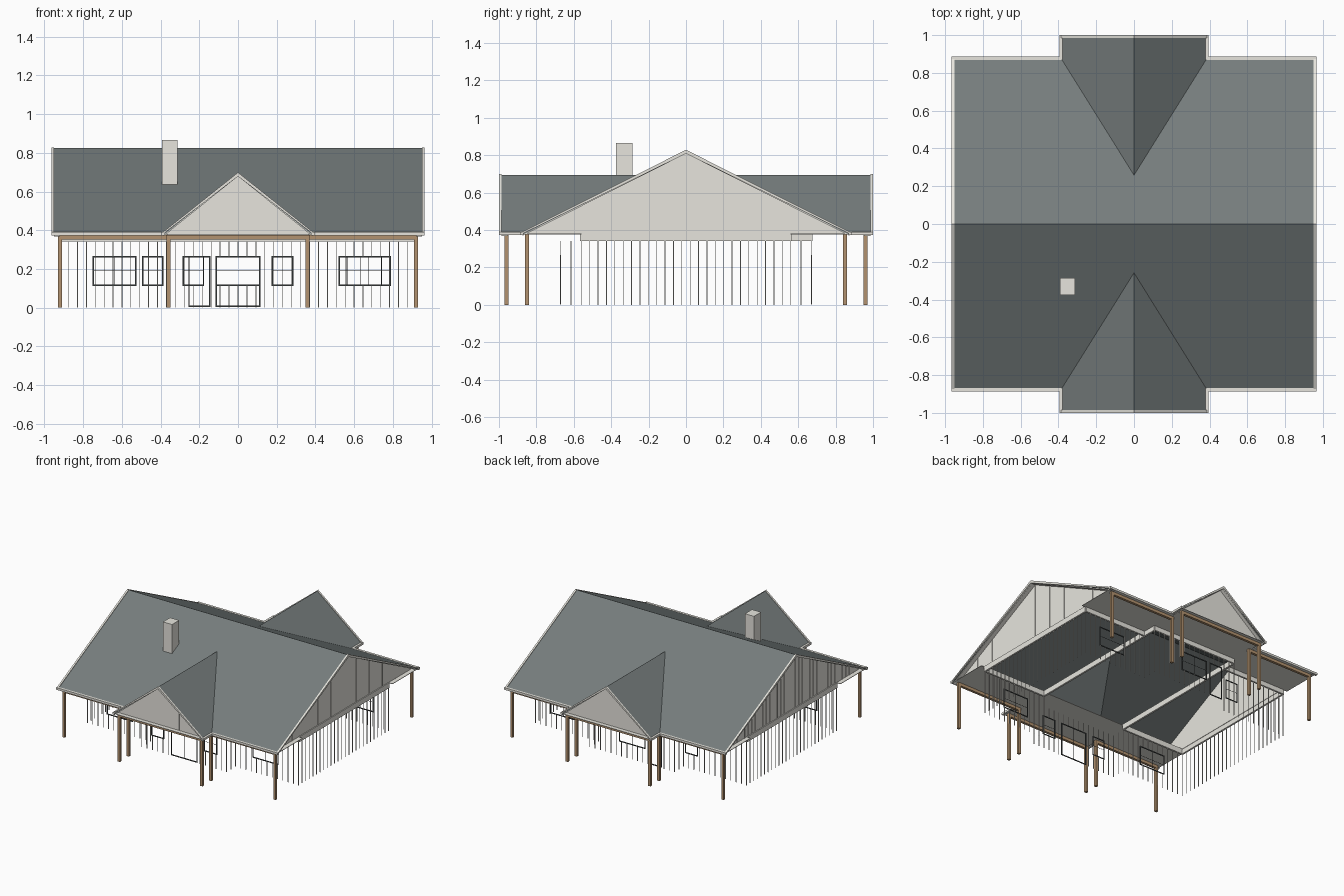
import bpy, bmesh
from mathutils import Vector, Matrix

cube = bpy.data.objects.get("Cube")
if cube:
    bpy.data.objects.remove(cube, do_unlink=True)


def material(name, rgb):
    m = bpy.data.materials.new(name)
    m.use_nodes = True
    m.diffuse_color = (*rgb, 1)
    m.node_tree.nodes["Principled BSDF"].inputs["Base Color"].default_value = (*rgb, 1)
    return m


SLATE = material("slate_grey", (0.18, 0.205, 0.205))
CREAM = material("pale_cream", (0.80, 0.785, 0.73))
WOOD = material("warm_timber", (0.45, 0.29, 0.16))
DARK = material("dark_frame", (0.065, 0.075, 0.075))


def finish(name, bm, mat):
    bmesh.ops.recalc_face_normals(bm, faces=bm.faces)
    me = bpy.data.meshes.new(name)
    bm.to_mesh(me)
    bm.free()
    me.materials.append(mat)
    ob = bpy.data.objects.new(name, me)
    bpy.context.collection.objects.link(ob)
    return ob


def box(bm, lo, hi):
    lo, hi = Vector(lo), Vector(hi)
    bmesh.ops.create_cube(bm, size=1, matrix=Matrix.Translation((lo + hi) / 2)
                          @ Matrix.Diagonal((*(hi - lo), 1)))


def prism(bm, pts, shift):
    """Extrude a polygon along a vector."""
    f = bm.faces.new([bm.verts.new(p) for p in pts])
    new = bmesh.ops.extrude_face_region(bm, geom=[f], use_keep_orig=True)["geom"]
    bmesh.ops.translate(bm, vec=shift, verts=[v for v in new if isinstance(v, bmesh.types.BMVert)])


# Main dimensions
RIDGE, EAVE, MAIN_Y, MAIN_X = 0.825, 0.385, 0.875, 0.956
C_RIDGE, C_X, C_Y = 0.695, 0.385, 0.992
WALL_X, WALL_Y, BAY_X, BAY_Y = 0.92, 0.56, 0.37, 0.67
BAND_LO, BAND_HI = 0.341, 0.383
SLOPE = (RIDGE - EAVE) / MAIN_Y
C_SLOPE = (C_RIDGE - EAVE) / C_X
VALLEY = (RIDGE - C_RIDGE) / SLOPE
SIDES = (-1, 1)


def main_z(y):
    return RIDGE - SLOPE * abs(y)


def cross_z(x):
    return C_RIDGE - C_SLOPE * abs(x)


# Roof: two main slopes with valleys, and a cross gable on each side
bm = bmesh.new()
for s in SIDES:
    main = [(-MAIN_X, MAIN_Y), (-C_X, MAIN_Y), (0, VALLEY), (C_X, MAIN_Y),
            (MAIN_X, MAIN_Y), (MAIN_X, 0), (-MAIN_X, 0)]
    prism(bm, [(x, s * y, main_z(y)) for x, y in main], (0, 0, -0.01))
    for t in SIDES:
        cross = [(C_X, C_Y), (0, C_Y), (0, VALLEY), (C_X, MAIN_Y)]
        prism(bm, [(t * x, s * y, cross_z(x)) for x, y in cross], (0, 0, -0.01))
finish("roof", bm, SLATE)

# Rake boards, rake soffits and eave fascia
bm = bmesh.new()
TOP, LOW, UNDER = 0.004, -0.016, -0.01
for s in SIDES:
    for t in SIDES:
        x = s * 0.951
        prism(bm, [(x, 0, RIDGE + TOP), (x, t * 0.885, EAVE), (x, t * 0.885, EAVE + LOW + 0.006),
                   (x, 0, RIDGE + LOW)], (s * 0.014, 0, 0))
        x = s * WALL_X
        prism(bm, [(x, 0, RIDGE + UNDER), (x, t * MAIN_Y, EAVE + UNDER),
                   (x, t * MAIN_Y, EAVE + LOW), (x, 0, RIDGE + LOW)], (s * 0.032, 0, 0))
        y = s * 0.986
        prism(bm, [(0, y, C_RIDGE + TOP), (t * 0.395, y, EAVE), (t * 0.395, y, EAVE + LOW + 0.006),
                   (0, y, C_RIDGE + LOW)], (0, s * 0.014, 0))
        y = s * 0.955
        prism(bm, [(0, y, C_RIDGE + UNDER), (t * C_X, y, EAVE + UNDER),
                   (t * C_X, y, EAVE + LOW), (0, y, C_RIDGE + LOW)], (0, s * 0.032, 0))
        x0, x1 = sorted((t * C_X, t * 0.965))
        y0, y1 = sorted((s * 0.868, s * 0.887))
        box(bm, (x0, y0, 0.374), (x1, y1, 0.391))
        x0, x1 = sorted((t * 0.378, t * 0.395))
        y0, y1 = sorted((s * 0.87, s * 1.0))
        box(bm, (x0, y0, 0.374), (x1, y1, 0.391))
finish("roof_trim", bm, CREAM)

# Gable walls
bm = bmesh.new()
for s in SIDES:
    x, y = s * WALL_X, s * 0.96
    prism(bm, [(x, -0.865, 0.378), (x, 0.865, 0.378), (x, 0, RIDGE - 0.012)], (-s * 0.01, 0, 0))
    prism(bm, [(-0.378, y, 0.378), (0.378, y, 0.378), (0, y, C_RIDGE - 0.012)], (0, -s * 0.01, 0))
finish("gable_walls", bm, CREAM)

# Slim gable battens: close on the right end, wide on the left end and front
bm = bmesh.new()
for s, step in ((-1, 0.045), (1, 0.16)):
    x = s * WALL_X
    for i in range(-17, 18):
        p = i * step
        if abs(p) < 0.8:
            a, b = sorted((x, x + s * 0.003))
            box(bm, (a, p - 0.0015, 0.38), (b, p + 0.0015, main_z(p) - 0.014))
for p in (-0.16, 0, 0.16):
    box(bm, (p - 0.0015, -0.963, 0.38), (p + 0.0015, -0.96, cross_z(p) - 0.014))
finish("gable_battens", bm, CREAM)

# Soffits under the overhangs
bm = bmesh.new()
for s in SIDES:
    for t in SIDES:
        x0, x1 = sorted((t * BAY_X, t * 0.955))
        y0, y1 = sorted((s * WALL_Y, s * 0.875))
        box(bm, (x0, y0, 0.377), (x1, y1, 0.381))
    y0, y1 = sorted((s * (BAY_Y if s > 0 else WALL_Y), s * 0.992))
    box(bm, (-BAY_X, y0, 0.377), (BAY_X, y1, 0.381))
finish("soffits", bm, CREAM)

# Header band along the wall tops
bm = bmesh.new()
T = 0.007
for t in SIDES:
    box(bm, (t * WALL_X - T, -WALL_Y, BAND_LO), (t * WALL_X + T, WALL_Y, BAND_HI))
    box(bm, (t * BAY_X - T, -WALL_Y, BAND_LO), (t * BAY_X + T, BAY_Y, BAND_HI))
    x0, x1 = sorted((t * BAY_X, t * WALL_X))
    for s in SIDES:
        box(bm, (x0, s * WALL_Y - T, BAND_LO), (x1, s * WALL_Y + T, BAND_HI))
box(bm, (-BAY_X, BAY_Y - T, BAND_LO), (BAY_X, BAY_Y + T, BAND_HI))
finish("wall_header", bm, CREAM)

# Window and door frames: x range, bottom, wall plane, number of panes
SILL, HEAD, FLOOR = 0.112, 0.267, 0.004
OPENINGS = [
    ("front_window_right", -0.752, -0.525, SILL, -WALL_Y, 2),
    ("front_window_left", 0.52, 0.745, SILL, -WALL_Y, 2),
    ("front_bay_window_right", -0.287, -0.175, SILL, -BAY_Y, 1),
    ("front_bay_window_left", 0.173, 0.287, SILL, -BAY_Y, 1),
    ("front_patio_door", -0.115, 0.115, FLOOR, -BAY_Y, 2),
    ("back_window_left", 0.56, 0.79, SILL, WALL_Y, 2),
    ("back_window_right", -0.495, -0.385, SILL, WALL_Y, 1),
    ("back_bay_window", -0.115, 0.115, SILL, BAY_Y, 2),
    ("back_door", -0.257, -0.143, FLOOR, BAY_Y, 1),
]
for name, x0, x1, z0, y, panes in OPENINGS:
    bm = bmesh.new()
    W, D, M = 0.007, 0.0025, 0.001
    for x in (x0, x1 - W):
        box(bm, (x, y - D, z0), (x + W, y + D, HEAD))
    for z in (z0, HEAD - W):
        box(bm, (x0, y - D, z), (x1, y + D, z + W))
    if z0 == SILL:
        box(bm, (x0, y - M, 0.19 - M), (x1, y + M, 0.19 + M))
    if panes == 2:
        mid = (x0 + x1) / 2
        box(bm, (mid - M, y - M, z0), (mid + M, y + M, HEAD))
    finish(name, bm, DARK)

# Wall battens, interrupted at the openings
bm = bmesh.new()
B, PITCH = 0.002, 0.045


def batten(x, y):
    spans = [(0, BAND_LO)]
    for _, x0, x1, z0, wall_y, _ in OPENINGS:
        if wall_y == y and x0 < x < x1:
            spans = [(HEAD, BAND_LO)] + ([(0, z0)] if z0 == SILL else [])
    for lo, hi in spans:
        box(bm, (x - B, y - B, lo), (x + B, y + B, hi))


def batten_row(a, b, place):
    n = round((b - a) / PITCH)
    for i in range(n + 1):
        place(a + (b - a) * i / n)


for s in SIDES:
    batten_row(-WALL_Y, WALL_Y, lambda y: batten(s * WALL_X, y))
    batten_row(-BAY_X, BAY_X, lambda x: batten(x, s * BAY_Y))
    for t in SIDES:
        batten_row(BAY_X, WALL_X - PITCH, lambda x: batten(t * x, s * WALL_Y))
        batten(t * BAY_X, s * (WALL_Y + BAY_Y) / 2)
finish("wall_battens", bm, CREAM)

# Porch posts and beams
posts, beams = bmesh.new(), bmesh.new()
P = 0.01
BEAM_LO, BEAM_HI = 0.353, 0.376
for s in SIDES:
    for x, y in ((0.92, 0.85), (0.36, 0.85), (0.36, 0.96)):
        for t in SIDES:
            box(posts, (t * x - P, s * y - P, 0), (t * x + P, s * y + P, BEAM_HI))
    for t in SIDES:
        x0, x1 = sorted((t * 0.36, t * 0.92))
        box(beams, (x0, s * 0.85 - P, BEAM_LO), (x1, s * 0.85 + P, BEAM_HI))
    box(beams, (-0.36, s * 0.96 - P, BEAM_LO), (0.36, s * 0.96 + P, BEAM_HI))
finish("porch_posts", posts, WOOD)
finish("porch_beams", beams, WOOD)

# Chimney, with its foot following the roof slope
bm = bmesh.new()
y0, y1, top = -0.375, -0.287, 0.866
prism(bm, [(-0.392, y0, main_z(y0) - 0.005), (-0.392, y1, main_z(y1) - 0.005),
           (-0.392, y1, top), (-0.392, y0, top)], (0.079, 0, 0))
finish("chimney", bm, CREAM)
